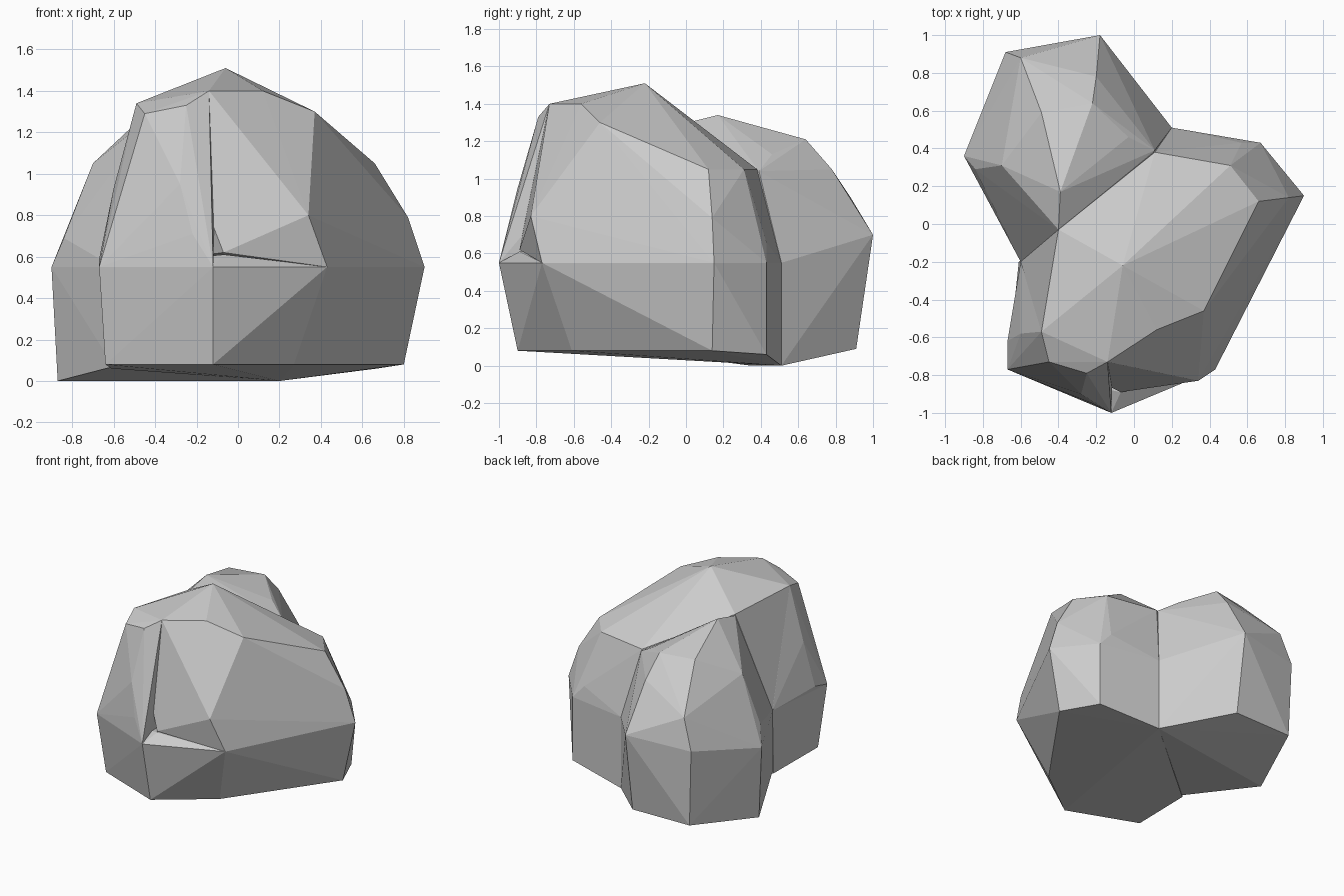
import bpy, bmesh


def faceted_block(name, points):
    """Convex flat-faced chunk of stone around a few corner points."""
    bm = bmesh.new()
    for p in points:
        bm.verts.new(p)
    res = bmesh.ops.convex_hull(bm, input=bm.verts[:])
    junk = {g for g in res["geom_interior"] + res["geom_unused"]
            if isinstance(g, bmesh.types.BMVert) and g.is_valid}
    bmesh.ops.delete(bm, geom=list(junk), context='VERTS')
    bmesh.ops.recalc_face_normals(bm, faces=bm.faces[:])
    mesh = bpy.data.meshes.new(name)
    bm.to_mesh(mesh)
    bm.free()
    ob = bpy.data.objects.new(name, mesh)
    bpy.context.collection.objects.link(ob)
    return ob


# Foot of the large lobe, up to the widest rim
base = faceted_block("boulder", [
    (-.12, -.90, .08), (-.64, -.70, .08), (-.61, -.20, .06), (.27, -.61, .08),
    (.80, .14, .08), (.67, .43, .06), (.20, .51, 0),
    (-.12, -1.0, .55), (-.67, -.77, .55), (-.60, -.20, .55), (.43, -.77, .55),
    (.90, .15, .55), (.67, .43, .55), (.20, .51, .55), (-.07, -.89, .61)])

# Upper part of the large lobe, with the peak
crown = faceted_block("crown", [
    (.43, -.77, .55), (.90, .15, .55), (.67, .43, .55), (.20, .51, .55),
    (-.60, -.20, .55), (-.07, -.89, .62), (.05, -.05, .25),
    (.34, -.83, .80), (-.19, -.83, .93), (.37, -.46, 1.30), (.82, .14, .79),
    (.66, .12, 1.05), (.51, .31, 1.05), (.57, .43, .66), (.11, .38, 1.05),
    (-.40, -.03, 1.30), (-.36, -.27, 1.33), (-.49, -.57, 1.34),
    (-.12, -.33, 1.47), (-.14, -.73, 1.40), (.12, -.56, 1.40), (-.06, -.22, 1.51)])

# Buttress on the front left corner
buttress = faceted_block("buttress", [
    (-.12, -1.0, .55), (-.67, -.77, .55), (-.67, -.62, .59), (-.59, -.77, .71),
    (-.60, -.58, .93), (-.49, -.57, 1.34), (-.45, -.73, 1.29), (-.25, -.79, 1.33),
    (-.14, -.73, 1.40), (-.28, -.90, .95), (-.22, -.95, .71), (-.60, -.20, .54),
    (-.36, -.27, 1.32), (-.15, -.50, .40), (-.10, -.45, 1.2)])

# Smaller lobe at the back left
back = faceted_block("back_lobe", [
    (-.87, .35, 0), (.20, .51, 0), (-.66, .90, .09), (-.18, .91, .09),
    (-.60, -.20, .07), (-.60, -.20, .55), (.20, .51, .55), (-.90, .36, .55),
    (-.68, .91, .67), (-.18, 1.0, .70), (-.84, .29, .69), (-.50, -.16, .63),
    (-.60, .88, .90), (-.20, .78, 1.05), (-.70, .31, 1.05), (-.49, .59, 1.21),
    (-.22, .64, 1.21), (-.03, .46, 1.13), (.11, .39, 1.04), (-.39, .17, 1.34),
    (-.40, -.03, 1.29), (-.05, .05, .3), (-.10, .05, 1.0)])

# Fuse all lobes into one stone
bpy.context.view_layer.objects.active = base
for part in (crown, buttress, back):
    mod = base.modifiers.new("join", 'BOOLEAN')
    mod.operation = 'UNION'
    mod.solver = 'EXACT'
    mod.object = part
    bpy.ops.object.modifier_apply(modifier=mod.name)
    bpy.data.objects.remove(part)
